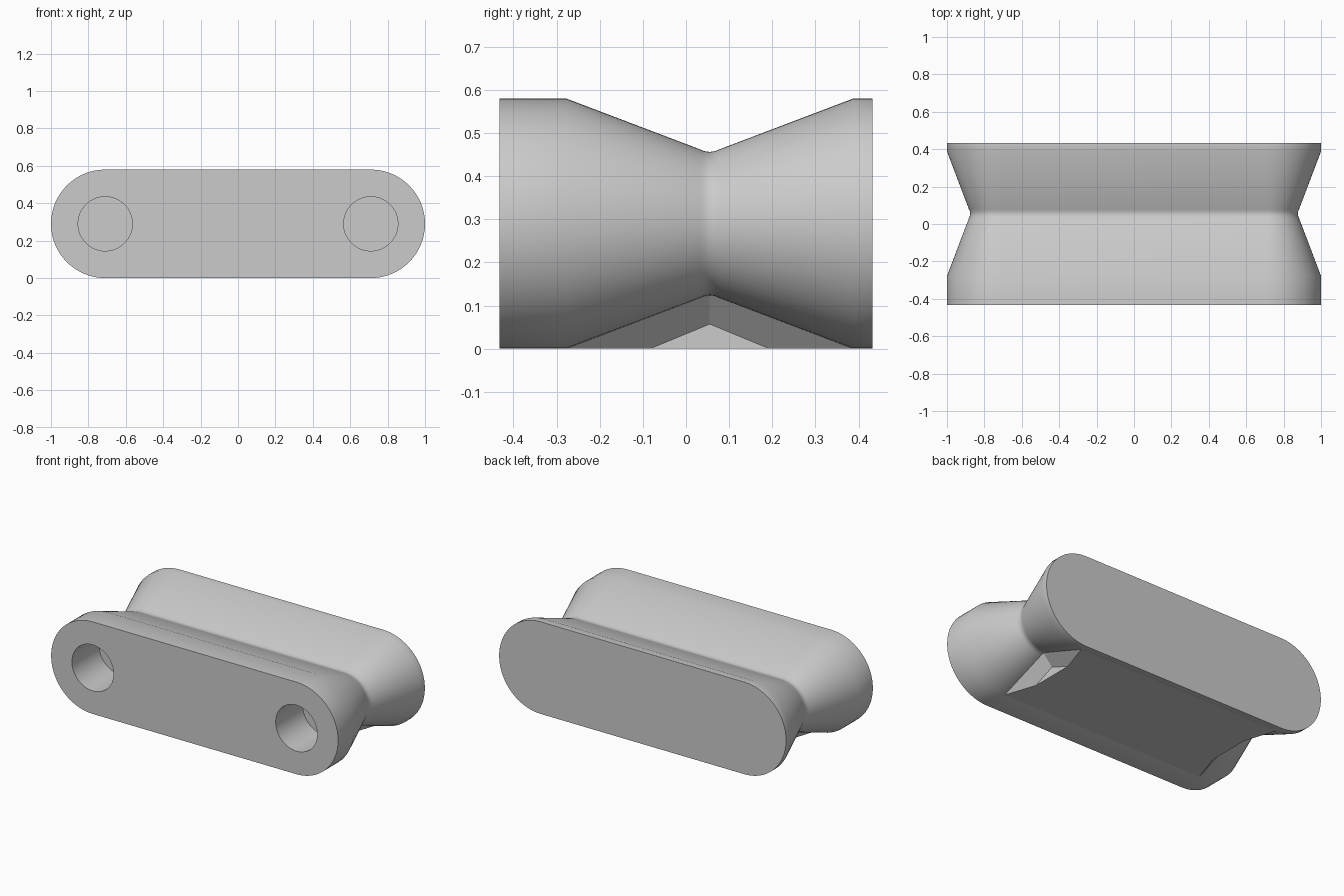
import bpy, bmesh, math

cube = bpy.data.objects.get("Cube")
if cube:
    bpy.data.objects.remove(cube, do_unlink=True)

grey = bpy.data.materials.new("plain grey")
grey.use_nodes = True
colour = (0.6, 0.6, 0.6, 1)
grey.diffuse_color = colour
grey.node_tree.nodes["Principled BSDF"].inputs["Base Color"].default_value = colour

HALF = 0.71      # distance from centre to each round end's axis
RADIUS = 0.29    # also the height of the axis
WAIST = 0.055    # y of the narrowest section


def make_object(name, bm):
    mesh = bpy.data.meshes.new(name)
    bm.to_mesh(mesh)
    bm.free()
    obj = bpy.data.objects.new(name, mesh)
    bpy.context.collection.objects.link(obj)
    mesh.materials.append(grey)
    return obj


def stadium(bm, y, r, steps=32):
    ring = []
    for side in (1, -1):
        for i in range(steps + 1):
            a = math.pi * i / steps - math.pi / 2
            ring.append(bm.verts.new((side * (HALF + r * math.cos(a)), y,
                                      RADIUS + side * r * math.sin(a))))
    return ring


# Handle body: stadium sections lofted along a waisted profile
profile = [(-0.432, 0.29), (-0.278, 0.29), (0.03, 0.173), (0.042, 0.168),
           (WAIST, 0.166), (0.068, 0.168), (0.08, 0.173),
           (0.388, 0.29), (0.432, 0.29)]
bm = bmesh.new()
rings = [stadium(bm, y, r) for y, r in profile]
n = len(rings[0])
for a, b in zip(rings, rings[1:]):
    for i in range(n):
        j = (i + 1) % n
        bm.faces.new((a[i], a[j], b[j], b[i]))
bm.faces.new(rings[0])
bm.faces.new(rings[-1])
bmesh.ops.recalc_face_normals(bm, faces=bm.faces)
body = make_object("handle_body", bm)

# Blind mounting holes in the front face
for side in (-1, 1):
    bpy.ops.mesh.primitive_cylinder_add(
        vertices=64, radius=0.145, depth=0.54,
        location=(side * HALF, -0.432, RADIUS), rotation=(math.pi / 2, 0, 0))
    cutter = bpy.context.object
    cutter.name = "hole_cutter"
    cutter.hide_render = True
    cut = body.modifiers.new("hole", 'BOOLEAN')
    cut.operation = 'DIFFERENCE'
    cut.solver = 'EXACT'
    cut.object = cutter
    bpy.context.view_layer.objects.active = body
    bpy.ops.object.modifier_apply(modifier=cut.name)
    bpy.data.objects.remove(cutter, do_unlink=True)

bpy.ops.object.select_all(action='DESELECT')
body.select_set(True)
bpy.context.view_layer.objects.active = body
bpy.ops.object.shade_smooth_by_angle(angle=math.radians(30))

# Underside filler: flat base with an undercut at each end
bm = bmesh.new()
outlines = []
for side in (1, -1):
    outer = [bm.verts.new((side * HALF, y, z))
             for y, z in ((-0.278, 0), (WAIST, 0.13), (0.388, 0))]
    inner = [bm.verts.new((side * 0.645, y, z))
             for y, z in ((-0.083, 0), (WAIST, 0.057), (0.193, 0))]
    bm.faces.new(inner)
    for i in range(2):
        bm.faces.new((outer[i], outer[i + 1], inner[i + 1], inner[i]))
    outlines.append([outer[0], inner[0], inner[2], outer[2]])
bm.faces.new(outlines[0] + outlines[1][::-1])

# Sloping top faces rest against the waist and close the filler
right, left = [[v for v in bm.verts if abs(v.co.x - s * HALF) < 1e-4]
               for s in (1, -1)]
for i in range(2):
    bm.faces.new((right[i], right[i + 1], left[i + 1], left[i]))
bmesh.ops.recalc_face_normals(bm, faces=bm.faces)
make_object("underside_filler", bm)
